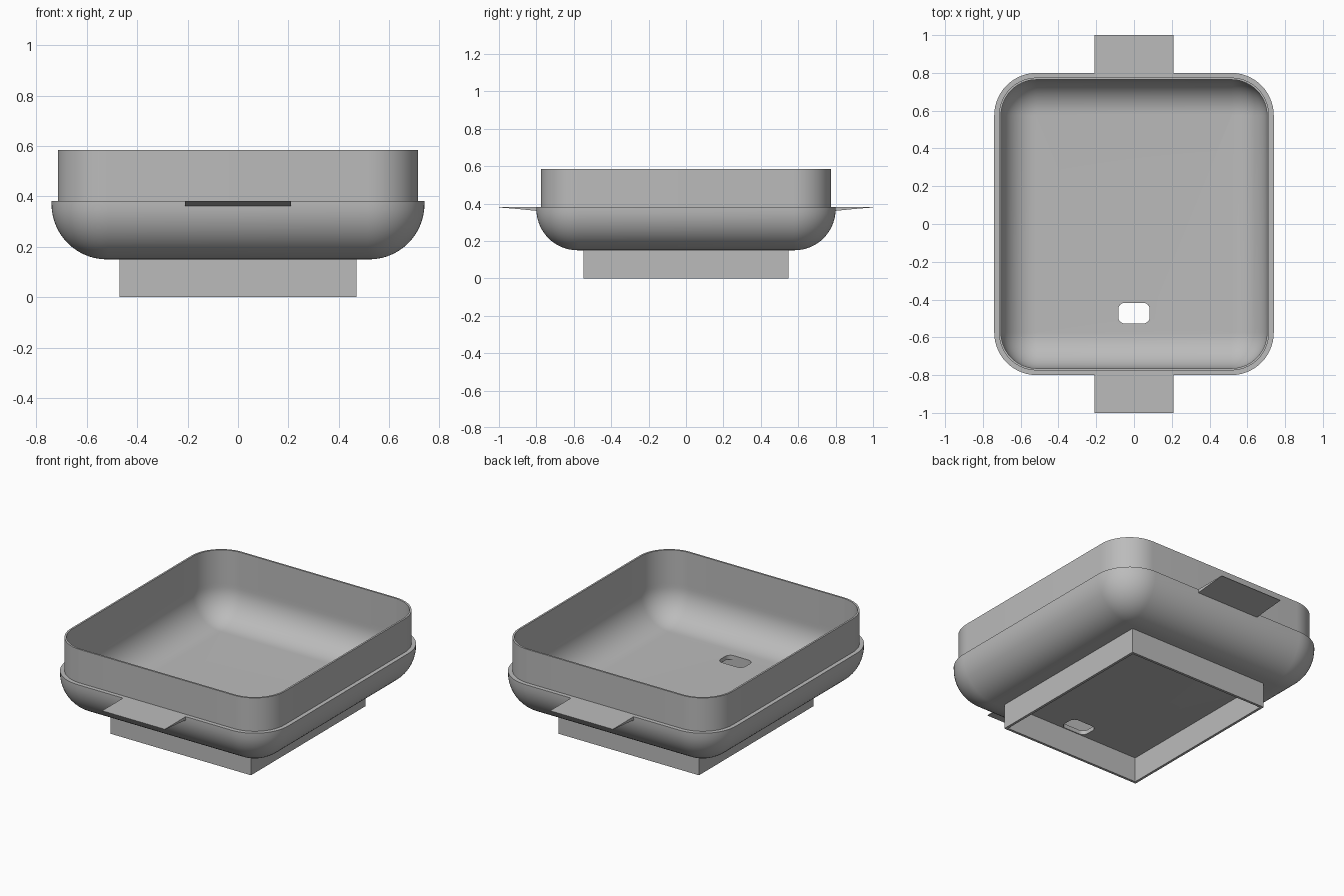
import bpy, bmesh
from math import sin, cos, pi, radians

cube = bpy.data.objects.get("Cube")
if cube:
    bpy.data.objects.remove(cube)

grey = bpy.data.materials.new("plain grey")
grey.use_nodes = True
colour = (0.5, 0.5, 0.5, 1)
grey.diffuse_color = colour
grey.node_tree.nodes["Principled BSDF"].inputs["Base Color"].default_value = colour

HX, HY, CORNER = 0.74, 0.80, 0.225     # outer plan of the tray
FLOOR, RIM, TOP = 0.15, 0.382, 0.584   # main heights
STEPS = 14


def rounded_loop(bm, hx, hy, r, z, y0=0):
    """One ring of vertices around a rounded rectangle."""
    verts = []
    for q, (sx, sy) in enumerate([(1, 1), (-1, 1), (-1, -1), (1, -1)]):
        for i in range(STEPS + 1):
            a = (q + i / STEPS) * pi / 2
            verts.append(bm.verts.new((sx * (hx - r) + r * cos(a),
                                       y0 + sy * (hy - r) + r * sin(a), z)))
    return verts


def skin(bm, loops, closed=False):
    """Join successive rings; cap the ends unless the section is closed."""
    pairs = list(zip(loops, loops[1:]))
    if closed:
        pairs.append((loops[-1], loops[0]))
    else:
        bm.faces.new(loops[0][::-1])
        bm.faces.new(loops[-1])
    for a, b in pairs:
        for i in range(len(a)):
            j = (i + 1) % len(a)
            bm.faces.new((a[i], a[j], b[j], b[i]))


def finish(name, bm):
    bmesh.ops.recalc_face_normals(bm, faces=bm.faces)
    mesh = bpy.data.meshes.new(name)
    bm.to_mesh(mesh)
    bm.free()
    mesh.materials.append(grey)
    obj = bpy.data.objects.new(name, mesh)
    bpy.context.collection.objects.link(obj)
    return obj


def smooth(obj):
    obj.data.shade_smooth()
    obj.data.set_sharp_from_angle(angle=radians(30))


# Tray: section as (inset, height), up the outside and down the inside
def fillet(inset, bottom, radius):
    return [(inset + radius * (1 - cos(a)), bottom + radius * (1 - sin(a)))
            for a in (i / STEPS * pi / 2 for i in range(STEPS + 1))]


section = fillet(0, FLOOR, 0.22)[::-1]
section += [(0, RIM), (0.025, RIM), (0.025, TOP), (0.036, TOP), (0.036, RIM)]
section += fillet(0.036, FLOOR + 0.025, 0.185)
bm = bmesh.new()
skin(bm, [rounded_loop(bm, HX - d, HY - d, CORNER - d, z) for d, z in section])
tray = finish("tray", bm)

# Slot through the floor
bm = bmesh.new()
skin(bm, [rounded_loop(bm, 0.083, 0.055, 0.035, z, -0.472) for z in (0.1, 0.3)])
cutter = finish("slot_cutter", bm)
cutter.hide_render = True
cut = tray.modifiers.new("slot", "BOOLEAN")
cut.operation, cut.solver, cut.object = "DIFFERENCE", "EXACT", cutter
bpy.context.view_layer.update()
cut_mesh = bpy.data.meshes.new_from_object(
    tray.evaluated_get(bpy.context.evaluated_depsgraph_get()))
tray.modifiers.clear()
tray.data = cut_mesh
bpy.data.objects.remove(cutter)
smooth(tray)

# Tapered tabs, front and back
for name, side in (("front_tab", -1), ("back_tab", 1)):
    bm = bmesh.new()
    profile = [(0.77, RIM), (1.0, RIM), (1.0, RIM - 0.003),
               (0.9, RIM - 0.011), (0.8, RIM - 0.021), (0.77, RIM - 0.021)]
    ends = [[bm.verts.new((x, side * y, z)) for y, z in profile]
            for x in (-0.21, 0.21)]
    skin(bm, ends)
    finish(name, bm)

# Hollow rectangular base frame
bm = bmesh.new()
WALL = 0.015
loops = []
for d, z in ((0, 0), (0, FLOOR), (WALL, FLOOR), (WALL, 0)):
    loops.append([bm.verts.new((sx * (0.47 - d), sy * (0.547 - d), z))
                  for sx, sy in ((1, 1), (-1, 1), (-1, -1), (1, -1))])
skin(bm, loops, closed=True)
finish("base_frame", bm)
